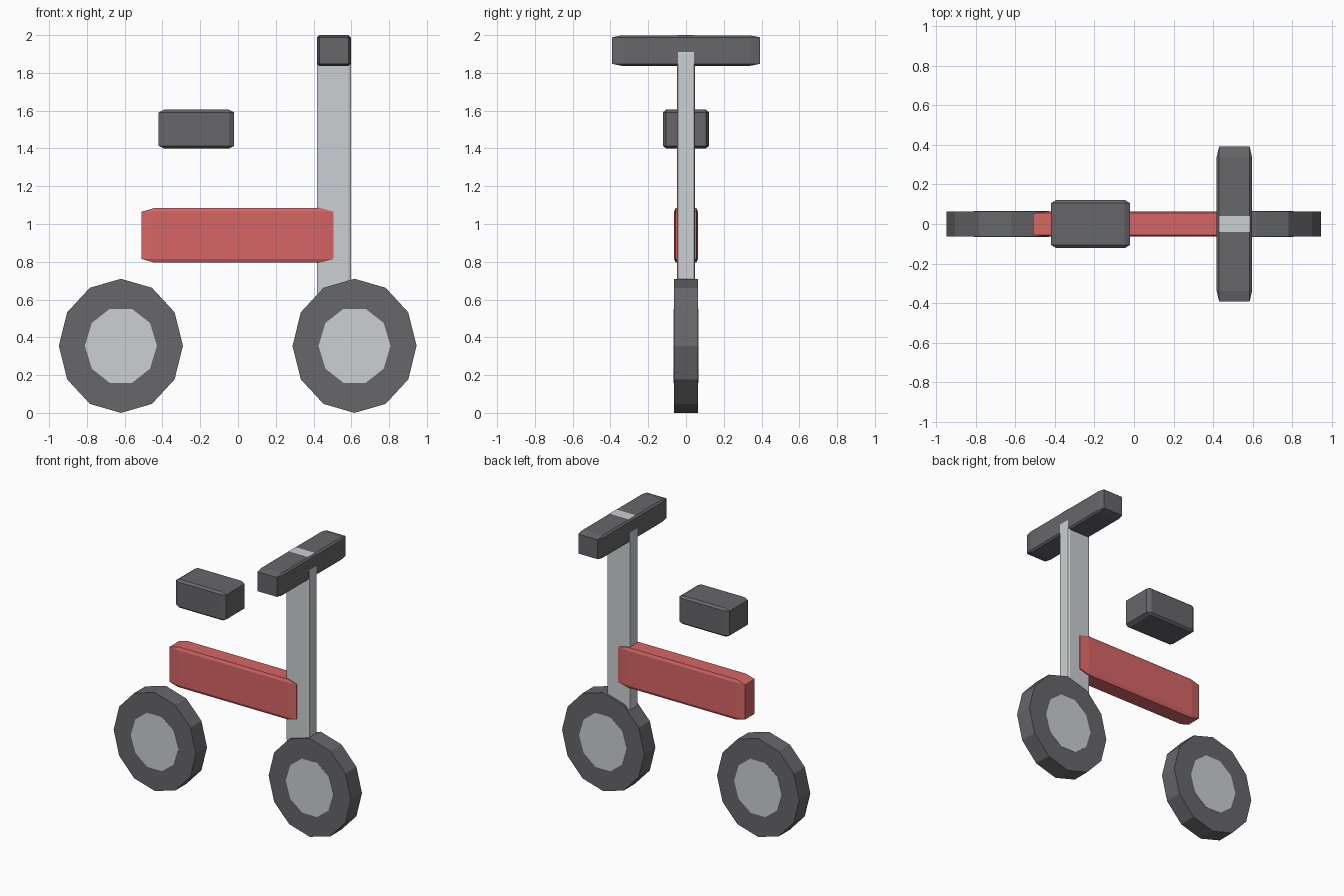
import bpy
import bmesh
import math
from mathutils import Matrix, Vector

default = bpy.data.objects.get("Cube")
if default:
    bpy.data.objects.remove(default, do_unlink=True)


def make_material(name, rgb):
    mat = bpy.data.materials.new(name)
    mat.use_nodes = True
    colour = (*rgb, 1.0)
    mat.diffuse_color = colour
    mat.node_tree.nodes["Principled BSDF"].inputs["Base Color"].default_value = colour
    return mat


dark = make_material("dark grey", (0.135, 0.135, 0.143))
light = make_material("light grey", (0.60, 0.63, 0.645))
red = make_material("red", (0.67, 0.13, 0.13))

CHAMFER = 0.068  # share of each side, so long sides get long chamfers
WHEEL_SQUASH = 0.925


def finish(bm, name, mat):
    mesh = bpy.data.meshes.new(name)
    bmesh.ops.recalc_face_normals(bm, faces=bm.faces)
    bm.to_mesh(mesh)
    bm.free()
    mesh.materials.append(mat)
    obj = bpy.data.objects.new(name, mesh)
    bpy.context.collection.objects.link(obj)
    return obj


def chamfered_block(name, low, high, mat):
    """Unit cube, chamfered, then stretched between two corners."""
    low, high = Vector(low), Vector(high)
    bm = bmesh.new()
    bmesh.ops.create_cube(bm, size=1)
    bmesh.ops.bevel(bm, geom=list(bm.edges), offset=CHAMFER, segments=1,
                    profile=0.5, affect='EDGES')
    bmesh.ops.scale(bm, vec=high - low, verts=bm.verts)
    bmesh.ops.translate(bm, vec=(low + high) / 2, verts=bm.verts)
    return finish(bm, name, mat)


def disc(name, sides, radius, width, x, z, mat):
    """Faceted cylinder along y, slightly narrowed along x."""
    bm = bmesh.new()
    bmesh.ops.create_cone(bm, cap_ends=True, segments=sides, radius1=radius,
                          radius2=radius, depth=width)
    bmesh.ops.rotate(bm, matrix=Matrix.Rotation(math.pi / 2, 3, 'X'), verts=bm.verts)
    # turn so that a corner always points along x
    corner = max(bm.verts, key=lambda v: v.co.x).co
    bmesh.ops.rotate(bm, matrix=Matrix.Rotation(math.atan2(corner.z, corner.x), 3, 'Y'),
                     verts=bm.verts)
    bmesh.ops.scale(bm, vec=(WHEEL_SQUASH, 1, 1), verts=bm.verts)
    bmesh.ops.translate(bm, vec=(x, 0, z), verts=bm.verts)
    return finish(bm, name, mat)


# Wheels: twelve-sided tyre with a ten-sided hub through it
for side, x in (("rear", -0.62), ("front", 0.617)):
    disc(side + "_tyre", 12, 0.355, 0.126, x, 0.355, dark)
    disc(side + "_hub", 10, 0.206, 0.13, x, 0.355, light)

# Frame, steering post, handlebar and seat
chamfered_block("frame_beam", (-0.51, -0.063, 0.795), (0.505, 0.063, 1.085), red)
chamfered_block("steering_post", (0.417, -0.048, 0.55), (0.598, 0.048, 2.0), light)
chamfered_block("handlebar", (0.418, -0.392, 1.837), (0.597, 0.392, 1.999), dark)
chamfered_block("seat", (-0.42, -0.122, 1.40), (-0.02, 0.122, 1.605), dark)
